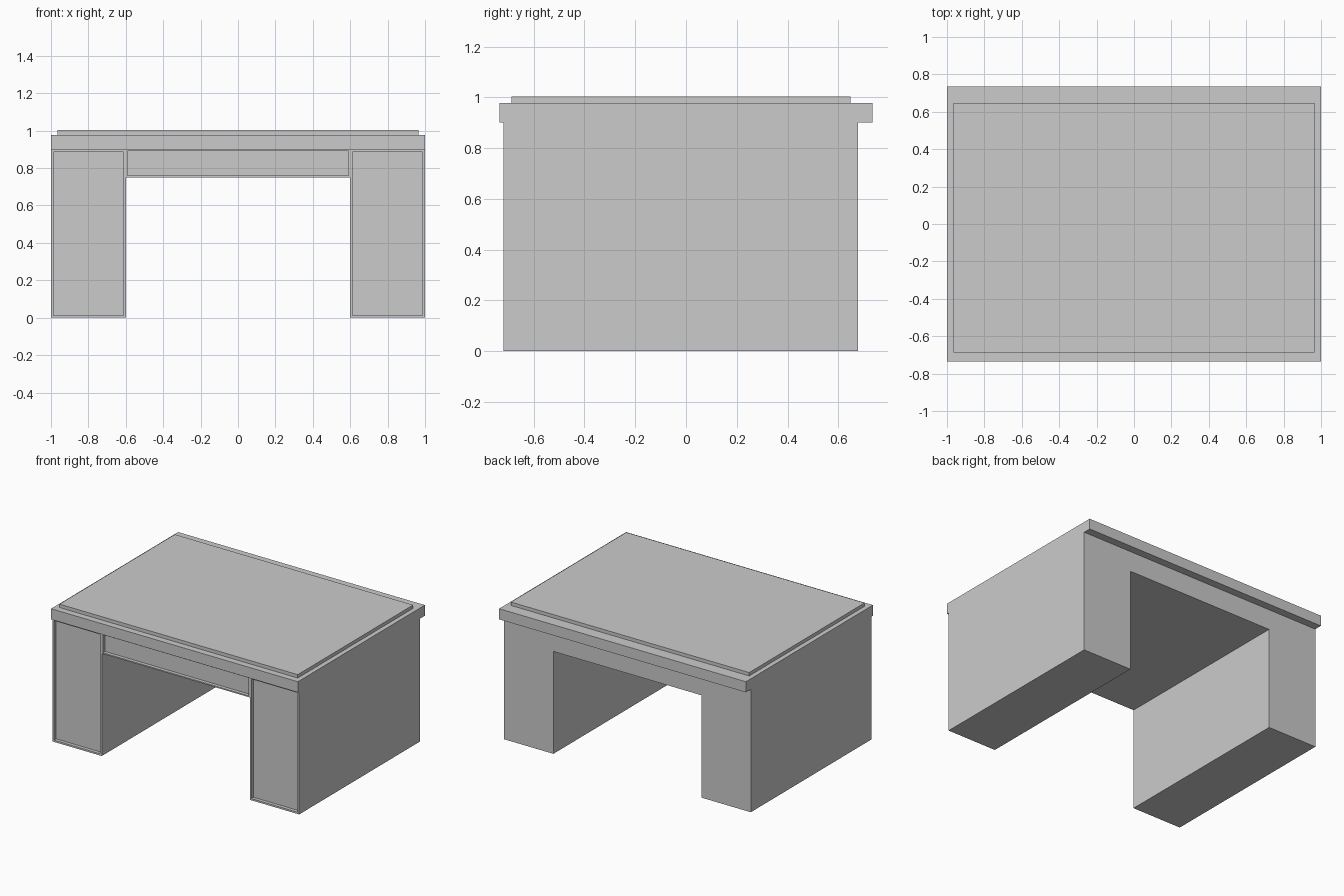
import bpy, bmesh
from mathutils import Vector, Matrix

if "Cube" in bpy.data.objects:
    bpy.data.objects.remove(bpy.data.objects["Cube"])


def box(name, lo, hi, frame=None, recess=0.025):
    """Box from corner to corner; frame = (side, bottom/top) border of a recessed front panel."""
    lo, hi = Vector(lo), Vector(hi)
    bm = bmesh.new()
    bmesh.ops.create_cube(bm, size=1, matrix=Matrix.Translation((lo + hi) / 2) @ Matrix.Diagonal((*(hi - lo), 1)))
    if frame:
        bm.normal_update()
        front = min(bm.faces, key=lambda f: f.normal.y)
        bmesh.ops.inset_individual(bm, faces=[front], thickness=frame, depth=0)
        panel = bmesh.ops.extrude_discrete_faces(bm, faces=[front])["faces"][0]
        bmesh.ops.translate(bm, verts=panel.verts, vec=(0, recess, 0))
    mesh = bpy.data.meshes.new(name)
    bm.to_mesh(mesh)
    bm.free()
    obj = bpy.data.objects.new(name, mesh)
    bpy.context.collection.objects.link(obj)
    return obj


FRONT, BACK = -0.72, 0.678   # body depth
Z_BODY, Z_SLAB = 0.90, 0.978

# Pedestals with recessed front panels
box("left_pedestal", (-1, FRONT, 0), (-0.6, BACK, Z_BODY), frame=0.018)
box("right_pedestal", (0.6, FRONT, 0), (1, BACK, Z_BODY), frame=0.018)

# Centre drawer block spanning the knee hole
box("centre_drawer", (-0.6, FRONT, 0.75), (0.6, BACK, Z_BODY), frame=0.013)

# Overhanging top and the raised writing surface
box("desk_top", (-1, -0.735, Z_BODY), (1, 0.735, Z_SLAB))
box("writing_surface", (-0.966, -0.688, Z_SLAB), (0.966, 0.648, 1.003))
